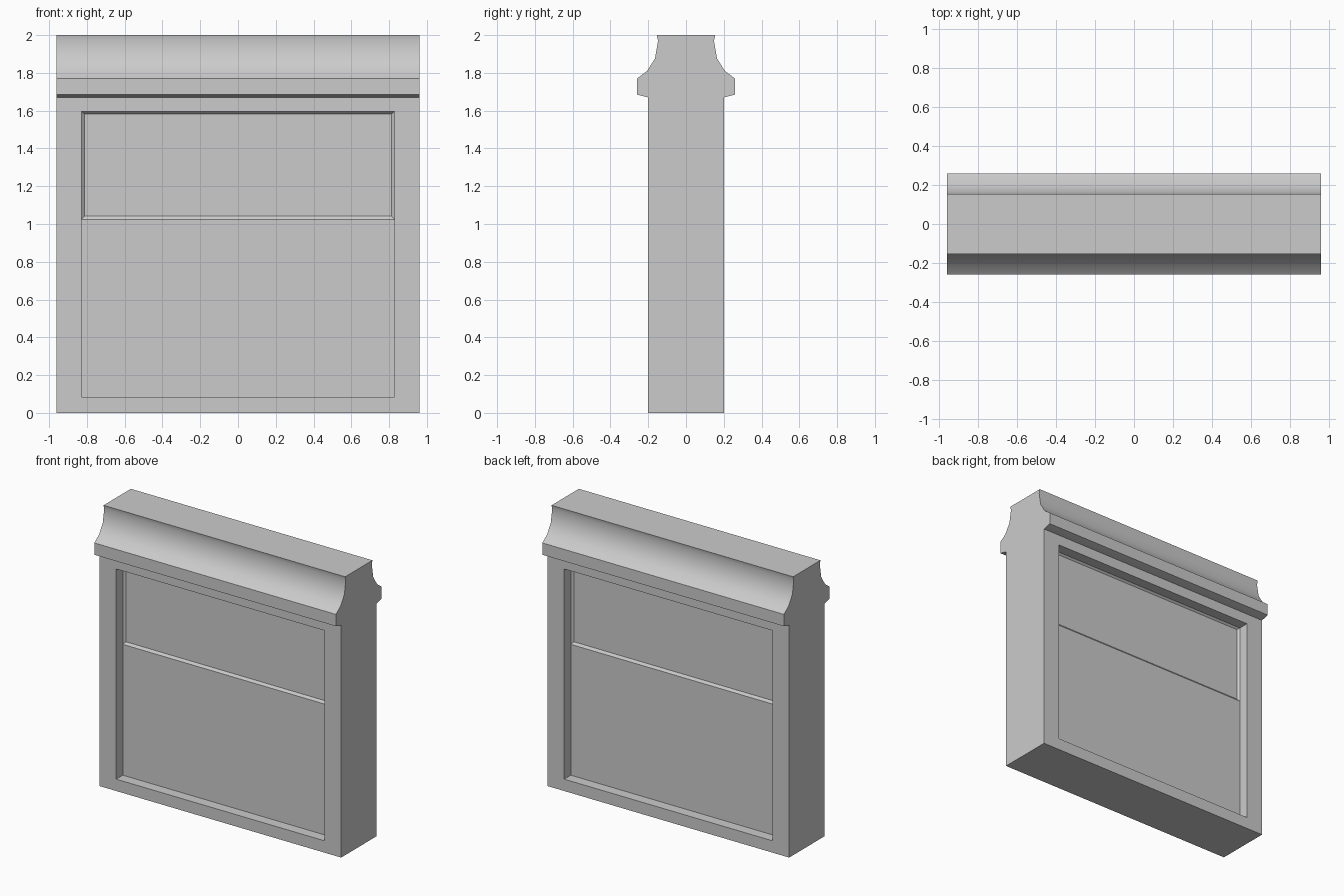
import bpy, bmesh

if "Cube" in bpy.data.objects:
    bpy.data.objects.remove(bpy.data.objects["Cube"])

W = 0.96      # half width
D = 0.20      # half thickness of the slab
NECK = 1.67   # height where the moulding starts


def finish(bm, name, angle=0.6):
    bmesh.ops.remove_doubles(bm, verts=bm.verts, dist=1e-5)
    bmesh.ops.recalc_face_normals(bm, faces=bm.faces)
    mesh = bpy.data.meshes.new(name)
    bm.to_mesh(mesh)
    bm.free()
    ob = bpy.data.objects.new(name, mesh)
    bpy.context.collection.objects.link(ob)
    bpy.ops.object.select_all(action='DESELECT')
    ob.select_set(True)
    bpy.context.view_layer.objects.active = ob
    bpy.ops.object.shade_smooth_by_angle(angle=angle)
    return ob


def ring(bm, half_w, z0, z1, y):
    return [bm.verts.new((x, y, z)) for x, z in
            ((-half_w, z0), (half_w, z0), (half_w, z1), (-half_w, z1))]


def bridge(bm, a, b):
    n = len(a)
    for i in range(n):
        j = (i + 1) % n
        bm.faces.new((a[i], a[j], b[j], b[i]))


# Slab: framed recess on both faces, with a slightly deeper sunken upper panel
bm = bmesh.new()
outer = []
for s in (-1, 1):
    edge = ring(bm, W, 0, NECK, s * D)
    lip = ring(bm, 0.828, 0.085, 1.595, s * D)
    floor = ring(bm, 0.828, 0.085, 1.595, s * 0.125)
    bridge(bm, edge, lip)
    bridge(bm, lip, floor)
    # lower panel, then bevelled border and flat of the upper panel
    mid = [bm.verts.new((x, s * 0.125, 1.025)) for x in (-0.828, 0.828)]
    bm.faces.new((floor[0], floor[1], mid[1], mid[0]))
    upper = [mid[0], mid[1], floor[2], floor[3]]
    sunk = ring(bm, 0.813, 1.042, 1.583, s * 0.111)
    bridge(bm, upper, sunk)
    bm.faces.new(sunk)
    outer.append(edge)
for i in (0, 1, 3):  # bottom and ends; the top is covered by the moulding
    j = (i + 1) % 4
    bm.faces.new((outer[0][i], outer[0][j], outer[1][j], outer[1][i]))
finish(bm, "panelled_slab", 0.4)

# Top moulding: symmetric cove profile swept along the width
half = [(0.20, 1.67), (0.26, 1.685), (0.26, 1.77), (0.206, 1.81),
        (0.164, 1.877), (0.148, 1.97), (0.155, 2.0)]
profile = half + [(-y, z) for y, z in reversed(half)]
bm = bmesh.new()
ends = [[bm.verts.new((x, y, z)) for y, z in profile] for x in (-W, W)]
bridge(bm, *ends)
for end in ends:
    bm.faces.new(end)
finish(bm, "top_moulding", 0.62)
